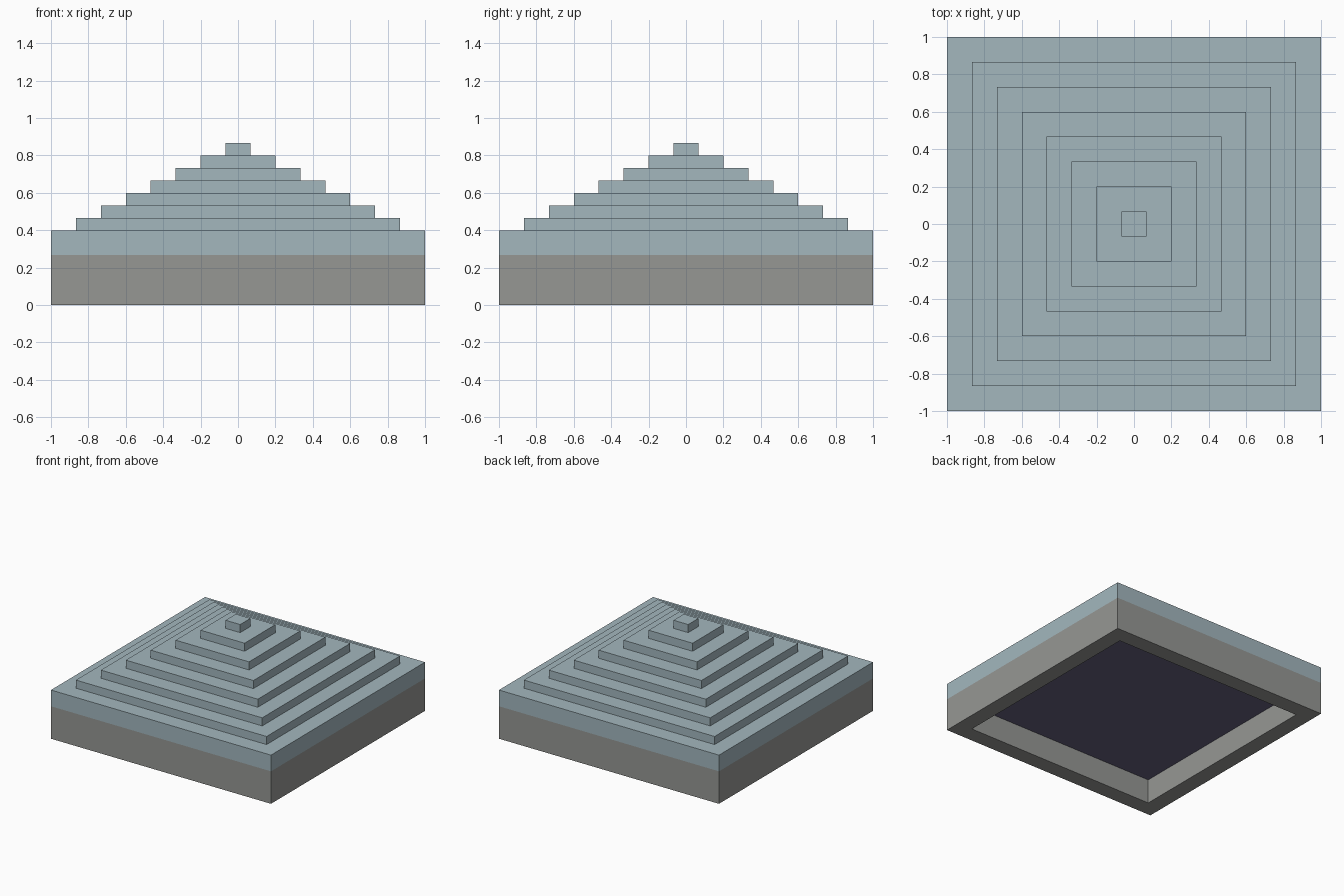
import bpy
import bmesh

cube = bpy.data.objects.get("Cube")
if cube:
    bpy.data.objects.remove(cube, do_unlink=True)

U = 2 / 15  # grid module: tread depth; risers are half of it


def material(name, rgb):
    mat = bpy.data.materials.new(name)
    mat.use_nodes = True
    mat.diffuse_color = (*rgb, 1)
    mat.node_tree.nodes["Principled BSDF"].inputs["Base Color"].default_value = (*rgb, 1)
    return mat


def square_shell(name, profile, mat, cap_start=None, cap_end=None):
    """Sweep (half width, height) points around a square; optional end caps."""
    bm = bmesh.new()
    rings = [[bm.verts.new((sx * h, sy * h, z))
              for sx, sy in ((-1, -1), (1, -1), (1, 1), (-1, 1))]
             for h, z in profile]
    for a, b in zip(rings, rings[1:]):
        for i in range(4):
            j = (i + 1) % 4
            bm.faces.new((a[i], a[j], b[j], b[i]))
    mesh = bpy.data.meshes.new(name)
    mesh.materials.append(mat)
    if cap_start:
        mesh.materials.append(cap_start)
        bm.faces.new(rings[0][::-1]).material_index = 1
    if cap_end:
        bm.faces.new(rings[-1])
    bm.to_mesh(mesh)
    bm.free()
    obj = bpy.data.objects.new(name, mesh)
    bpy.context.collection.objects.link(obj)
    return obj


stone = material("grey stone", (0.305, 0.309, 0.296))
slate = material("pale blue", (0.366, 0.474, 0.515))
purple = material("dusky purple", (0.130, 0.115, 0.210))

# Plinth with a recessed underside; the recess ceiling is purple
square_shell("base", [(1 - U, 1.5 * U), (1 - U, 0), (1, 0), (1, 2 * U)],
             stone, cap_start=purple)

# Stepped pyramid: eight square tiers above the plinth
steps = [(1, 2 * U)]
for i in range(8):
    half = 1 - i * U
    top = 3 * U + i * U / 2
    if i:
        steps.append((half, top - U / 2))
    steps.append((half, top))
square_shell("stepped_roof", steps, slate, cap_end=slate)
